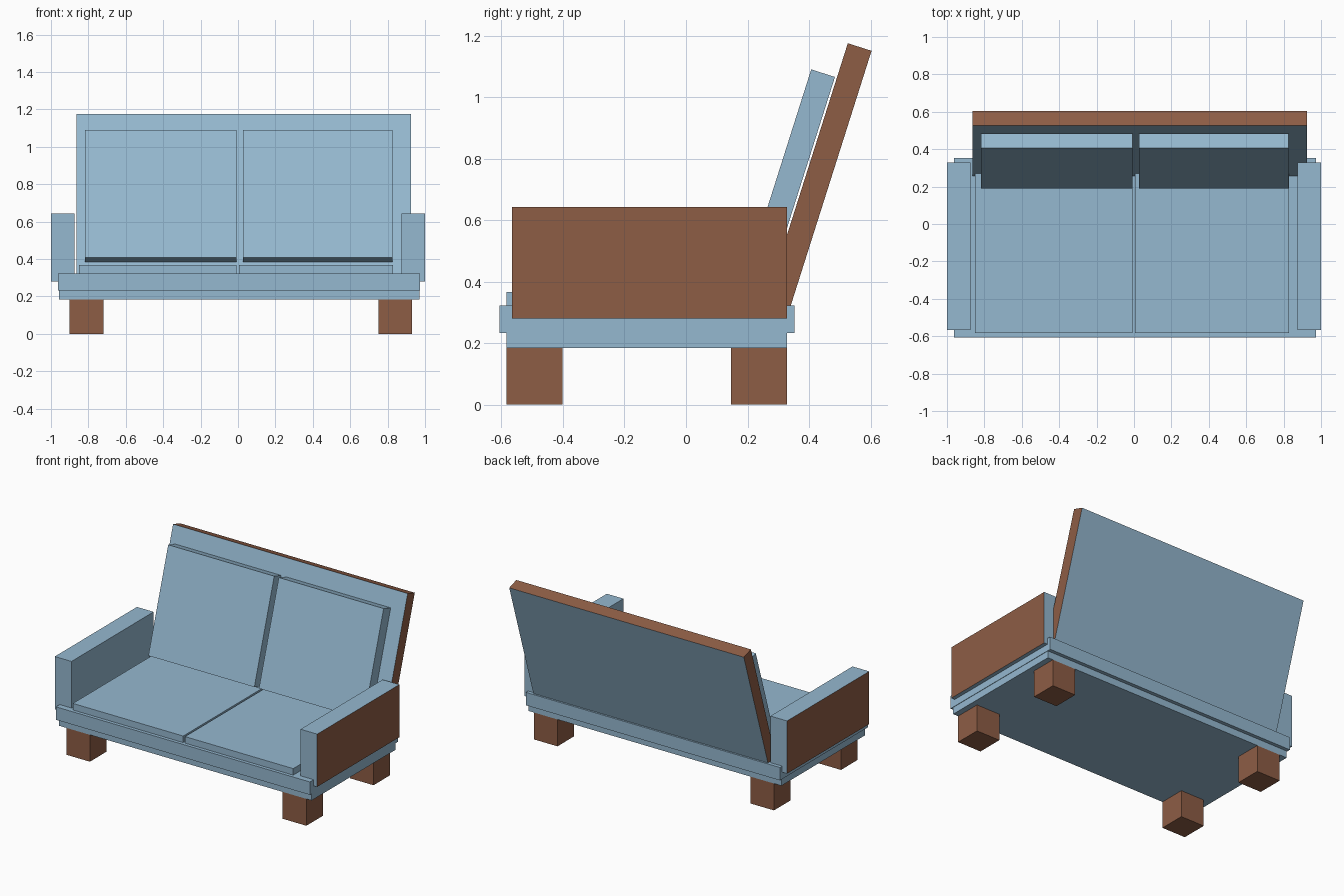
import bpy, bmesh, math
from mathutils import Matrix, Vector

if "Cube" in bpy.data.objects:
    bpy.data.objects.remove(bpy.data.objects["Cube"])


def material(name, color):
    m = bpy.data.materials.new(name)
    m.diffuse_color = (*color, 1)
    m.use_nodes = True
    m.node_tree.nodes["Principled BSDF"].inputs["Base Color"].default_value = m.diffuse_color
    return m


FABRIC = material("blue_fabric", (0.30, 0.48, 0.63))
WOOD = material("brown_wood", (0.27, 0.11, 0.06))


def box(name, x, y, z, base=FABRIC, wood_sides=(), matrix=Matrix()):
    """Box from (min, max) ranges; faces whose normal is in wood_sides turn brown."""
    bm = bmesh.new()
    bmesh.ops.create_cube(bm, size=1)
    for v in bm.verts:
        v.co = [r[0] + (c + 0.5) * (r[1] - r[0]) for c, r in zip(v.co, (x, y, z))]
    bm.normal_update()
    for f in bm.faces:
        f.material_index = int(any(f.normal.dot(Vector(s)) > 0.9 for s in wood_sides))
    me = bpy.data.meshes.new(name)
    bm.to_mesh(me)
    bm.free()
    me.materials.append(base)
    me.materials.append(WOOD)
    ob = bpy.data.objects.new(name, me)
    ob.matrix_world = matrix
    bpy.context.collection.objects.link(ob)
    return ob


# Legs
for side, x in (("left", (-0.90, -0.72)), ("right", (0.75, 0.93))):
    for end, y in (("front", (-0.584, -0.402)), ("rear", (0.147, 0.328))):
        box(f"{end}_{side}_leg", x, y, (0, 0.185), WOOD)

# Base: lower frame and the wider platform on it
box("base_frame", (-0.957, 0.97), (-0.584, 0.328), (0.185, 0.233))
box("seat_platform", (-0.963, 0.973), (-0.607, 0.353), (0.233, 0.322))

# Armrests with wooden outer faces
for side, s in (("left", -1), ("right", 1)):
    box(f"{side}_armrest", sorted((s * 0.873, s * 1.0)), (-0.566, 0.328),
        (0.28, 0.643), wood_sides=[(s, 0, 0)])

# Seat cushions
for side, x in (("left", (-0.85, -0.009)), ("right", (0.005, 0.83))):
    box(f"{side}_seat_cushion", x, (-0.584, 0.30), (0.322, 0.367))

# Leaning backrest and back cushions, hung from their top front edge
LEAN = Matrix.Rotation(math.radians(-17.6), 4, 'X')
box("backrest", (-0.863, 0.925), (0, 0.081), (-0.90, 0),
    wood_sides=[(1, 0, 0), (-1, 0, 0), (0, 0, 1), (0, 0, -1)],
    matrix=Matrix.Translation((0, 0.526, 1.175)) @ LEAN)
for side, x in (("left", (-0.817, -0.009)), ("right", (0.026, 0.825))):
    box(f"{side}_back_cushion", x, (0, 0.081), (-0.715, 0),
        matrix=Matrix.Translation((0, 0.407, 1.09)) @ LEAN)
